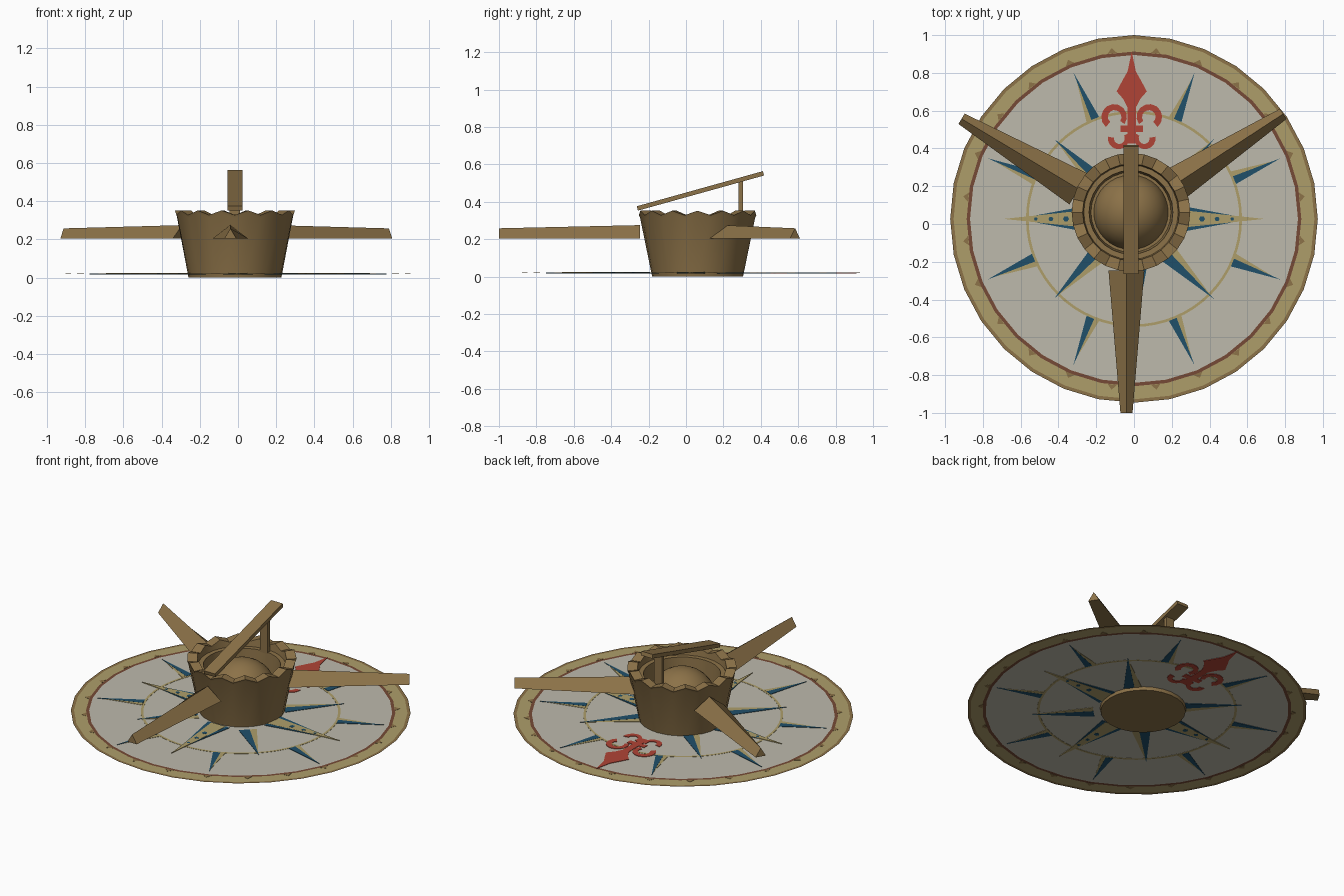
import bpy, bmesh, math
from mathutils import Vector, Matrix

if "Cube" in bpy.data.objects:
    bpy.data.objects.remove(bpy.data.objects["Cube"])

def mat(name, r, g, b):
    lin = lambda c: ((c / 255 + 0.055) / 1.055) ** 2.4 if c > 10 else c / 255 / 12.92
    m = bpy.data.materials.new(name)
    m.diffuse_color = (lin(r), lin(g), lin(b), 1)
    m.use_nodes = True
    m.node_tree.nodes["Principled BSDF"].inputs["Base Color"].default_value = m.diffuse_color
    return m

WOOD = mat("wood brown", 140, 114, 72)
WHITE = mat("chalk white", 190, 186, 172)
GOLD = mat("dull gold", 174, 158, 106)
RUST = mat("rust ring", 118, 74, 54)
BLUE = mat("sea blue", 32, 80, 106)
RED = mat("faded red", 176, 68, 54)

DISC = Vector((0, 0.027, 0.02))      # compass card centre
BOWL = Vector((-0.016, 0.062, 0))    # bowl centre

def finish(name, bm, mats, loc=(0, 0, 0), smooth=False):
    bmesh.ops.recalc_face_normals(bm, faces=bm.faces[:])
    me = bpy.data.meshes.new(name)
    bm.to_mesh(me)
    bm.free()
    ob = bpy.data.objects.new(name, me)
    ob.location = loc
    for m in mats:
        me.materials.append(m)
    bpy.context.collection.objects.link(ob)
    if smooth:
        bpy.ops.object.select_all(action='DESELECT')
        ob.select_set(True)
        bpy.context.view_layer.objects.active = ob
        bpy.ops.object.shade_smooth_by_angle(angle=math.radians(32))
    return ob

def pol(r, a):
    return (r * math.cos(a), r * math.sin(a))

def lathe(name, prof, n, loc, zig=()):
    """Spin (r, z) points; points listed in zig rise on every other segment."""
    bm = bmesh.new()
    rows = []
    for k, (r, z) in enumerate(prof):
        if r == 0:
            rows.append([bm.verts.new((0, 0, z))] * n)
            continue
        rows.append([bm.verts.new((*pol(r, -math.pi / 2 + i * math.tau / n),
                                   z + (0.024 if k in zig and i % 2 else 0))) for i in range(n)])
    for a, b in zip(rows, rows[1:]):
        for i in range(n):
            j = (i + 1) % n
            vs = list(dict.fromkeys([a[i], a[j], b[j], b[i]]))
            bm.faces.new(vs)
    return finish(name, bm, [WOOD], loc, True)

def plates(name, polys, m, h):
    """Thin painted plates showing on both sides of the card."""
    bm = bmesh.new()
    for p in polys:
        lo = [bm.verts.new((x, y, -h)) for x, y in p]
        hi = [bm.verts.new((x, y, h)) for x, y in p]
        bm.faces.new(lo)
        bm.faces.new(hi)
        for i in range(len(p)):
            j = (i + 1) % len(p)
            bm.faces.new((lo[i], lo[j], hi[j], hi[i]))
    return finish(name, bm, [m], DISC)

def spike(a, r0, r1, w0, w1):
    """Tapered point along direction a, from side offset w0 to w1 at its base."""
    c, s = math.cos(a), math.sin(a)
    return [(x * c - y * s, x * s + y * c) for x, y in ((r0, w0), (r0, w1), (r1, 0))]

def arc(cx, cy, r, a0, a1, w0, w1, n=10):
    """Curled stroke as a strip of quads, width going from w0 to w1."""
    out = []
    for i in range(n):
        q = []
        for t, s in ((i, -1), (i, 1), (i + 1, 1), (i + 1, -1)):
            f = t / n
            x, y = pol(r + s * (w0 + (w1 - w0) * f) / 2, math.radians(a0 + (a1 - a0) * f))
            q.append((cx + x, cy + y))
        out.append(q)
    return out

# --- compass card: flat concentric rings, one colour per ring
bm = bmesh.new()
N = 32
radii = [0.2, 0.868, 0.886, 0.955, 0.973]
rings = [[bm.verts.new((*pol(r, math.pi / 2 + i * math.tau / N), 0)) for i in range(N)] for r in radii]
for k in range(4):
    for i in range(N):
        j = (i + 1) % N
        bm.faces.new((rings[k][i], rings[k + 1][i], rings[k + 1][j], rings[k][j])).material_index = k
finish("compass_card", bm, [WHITE, RUST, GOLD, WOOD], DISC)

# --- rose points
R = math.radians
minor = [R(22.5 + 45 * k) for k in range(8)]
diag = [R(45 + 90 * k) for k in range(4)]
main = [0, math.pi, -math.pi / 2]
plates("inner_circle", arc(0, 0, 0.565, 0, 360, 0.014, 0.014, 64), GOLD, 0.0012)
plates("gold_halves", [spike(a, 0.57, 0.80, 0, 0.036) for a in minor]
       + [spike(a, 0.25, 0.58, 0, 0.05) for a in diag], GOLD, 0.002)
plates("blue_halves", [spike(a, 0.57, 0.84, -0.036, 0.008) for a in minor]
       + [spike(a, 0.25, 0.6, -0.055, 0.008) for a in diag], BLUE, 0.0026)
plates("main_points_blue", [spike(a, 0.22, 0.62, -0.075, 0.075) for a in main], BLUE, 0.0032)
plates("main_points_gold", [spike(a, 0.22, 0.69, -0.05, 0.05) for a in main], GOLD, 0.0038)
dots = []
for a in main:
    for r, s in ((0.36, 0.016), (0.44, 0.013), (0.52, 0.01)):
        x, y = pol(r, a)
        dots.append([(x + u, y + v) for u, v in (pol(s, k * math.tau / 6) for k in range(6))])
plates("main_point_dots", dots, BLUE, 0.0044)

# --- small brown marks along the gold border
plates("border_marks", [spike(R(7.5 + 15 * k), 0.884, 0.912, -0.025, 0.025) for k in range(24)], WOOD, 0.0012)

# --- red north ornament
half = [(0, 0.885), (0.022, 0.78), (0.045, 0.74), (0.08, 0.675), (0.045, 0.635), (0.022, 0.59), (0.022, 0.40)]
orn = [half + [(-x, y) for x, y in reversed(half[1:])]]
orn.append([(-0.06, 0.46), (0.06, 0.46), (0.06, 0.495), (-0.06, 0.495)])
for s in (1, -1):
    parts = arc(0.092, 0.54, 0.052, 215, -50, 0.028, 0.036) + arc(0.068, 0.425, 0.042, 150, 370, 0.02, 0.034)
    orn += [[(s * x, y) for x, y in q] for q in parts]
plates("north_ornament", [[(x - 0.012, y) for x, y in p] for p in orn], RED, 0.003)

# --- bowl with zigzag rim, inner ledge and floor
lathe("bowl", [(0, 0), (0.243, 0), (0.307, 0.312), (0.314, 0.328), (0.256, 0.328), (0.25, 0.3),
               (0.222, 0.3), (0.212, 0.16), (0, 0.16)], 28, BOWL, zig=(2, 3, 4))

# --- dome inside the bowl
dome = [(0.2 * math.cos(i * math.pi / 16), 0.13 + 0.2 * math.sin(i * math.pi / 16)) for i in range(8)]
lathe("dome", dome + [(0, 0.33)], 32, BOWL)

# --- three tapering triangular arms
def arm(name, base, tip):
    b, t = Vector((*base, 0)), Vector((*tip, 0))
    side = Vector((0, 0, 1)).cross((t - b).normalized())
    bm = bmesh.new()
    ends = []
    for p, w, top in ((b, 0.095, 0.275), (t, 0.032, 0.258)):
        ends.append([bm.verts.new(p + side * s * w + Vector((0, 0, z)))
                     for s, z in ((-1, 0.204), (1, 0.204), (0, top))])
    bm.faces.new(ends[0])
    bm.faces.new(ends[1])
    for i in range(3):
        j = (i + 1) % 3
        bm.faces.new((ends[0][i], ends[0][j], ends[1][j], ends[1][i]))
    finish(name, bm, [WOOD])

arm("front_arm", (-0.04, -0.245), (-0.04, -1.0))
arm("left_arm", (-0.293, 0.185), (-0.913, 0.557))
arm("right_arm", (0.188, 0.19), (0.79, 0.583))

# --- sloping pointer bar and its post
def box(name, size, loc, tilt=0):
    bm = bmesh.new()
    bmesh.ops.create_cube(bm, size=1, matrix=Matrix.Translation(loc) @ Matrix.Rotation(tilt, 4, 'X')
                          @ Matrix.Diagonal((*size, 1)))
    finish(name, bm, [WOOD])

box("pointer_bar", (0.08, 0.70, 0.024), (-0.016, 0.077, 0.458), math.atan2(0.187, 0.672))
box("pointer_post", (0.055, 0.024, 0.22), (-0.016, 0.292, 0.4))
